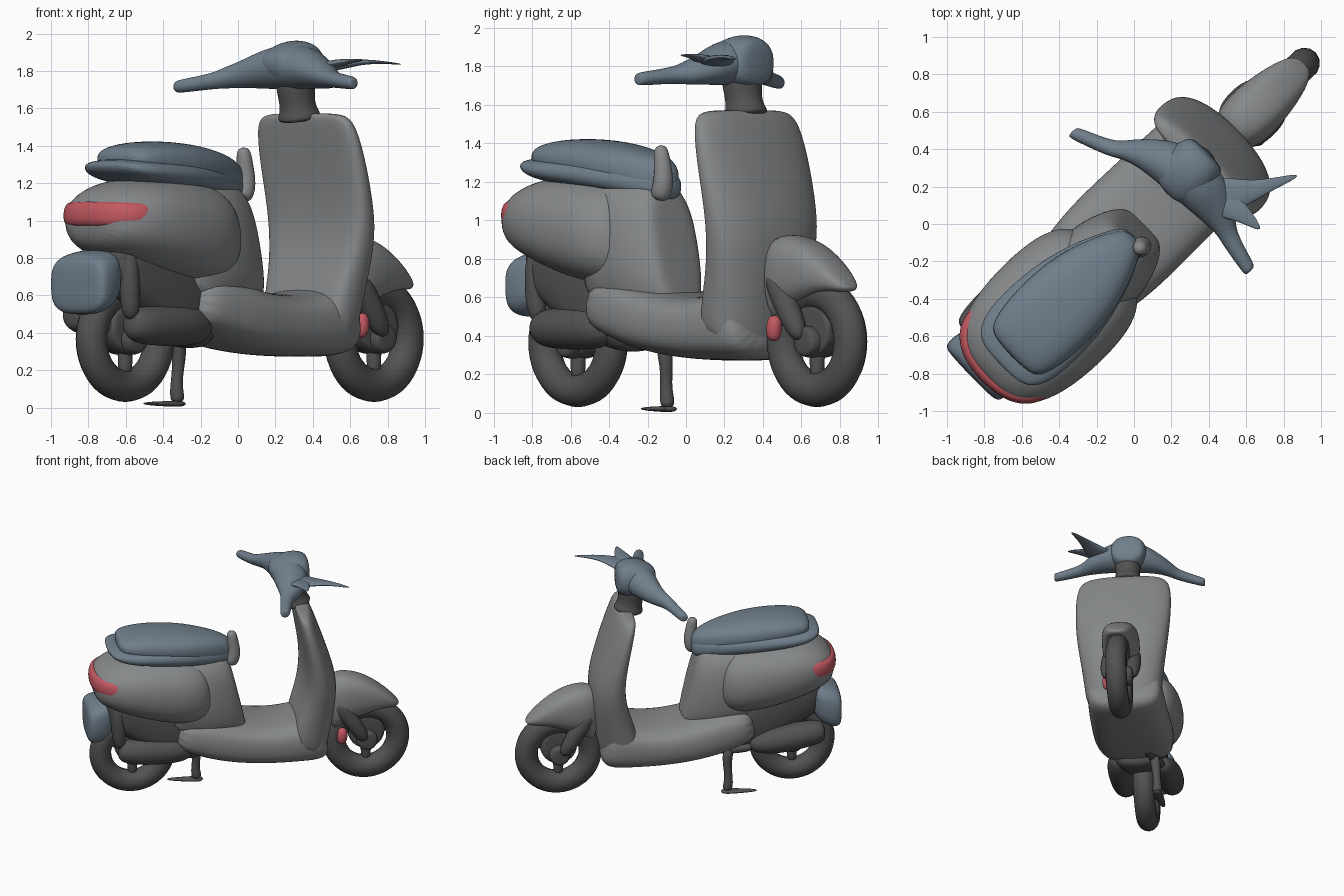
import bpy, bmesh, math
from mathutils import Vector, Matrix

# scooter is built along local +x, then turned to its diagonal heading
HEADING = Matrix.Translation((0, -0.02, 0)) @ Matrix.Rotation(math.radians(44), 4, 'Z')


def material(name, r, g, b):
    m = bpy.data.materials.new(name)
    m.diffuse_color = (r, g, b, 1)
    return m


GREY = material("grey_paint", 0.24, 0.25, 0.255)
BLUE = material("blue_grey", 0.16, 0.21, 0.26)
DARK = material("dark_metal", 0.085, 0.085, 0.085)
RED = material("red_lens", 0.55, 0.1, 0.12)


def finish(name, bm, mat, subdiv=0):
    bmesh.ops.recalc_face_normals(bm, faces=bm.faces)
    me = bpy.data.meshes.new(name)
    bm.to_mesh(me)
    bm.free()
    for p in me.polygons:
        p.use_smooth = True
    me.materials.append(mat)
    ob = bpy.data.objects.new(name, me)
    bpy.context.collection.objects.link(ob)
    ob.matrix_world = HEADING
    if subdiv:
        s = ob.modifiers.new("smooth", 'SUBSURF')
        s.levels = s.render_levels = subdiv
    return ob


def loft(name, rings, mat, power=2.0, bend=0.0, n=20):
    """rings: (centre, half axis a, half axis b); power > 2 gives squarer sections."""
    bm = bmesh.new()
    rows = []
    for c, a, b in rings:
        row = []
        for i in range(n):
            t = 2 * math.pi * i / n
            p, q = [math.copysign(abs(f) ** (2 / power), f) for f in (math.cos(t), math.sin(t))]
            row.append(bm.verts.new(Vector(c) + Vector(a) * p + Vector(b) * (q - bend * p * p)))
        rows.append(row)
    for r, s in zip(rows, rows[1:]):
        for i in range(n):
            bm.faces.new((r[i], r[(i + 1) % n], s[(i + 1) % n], s[i]))
    bm.faces.new(rows[0])
    bm.faces.new(rows[-1])
    return finish(name, bm, mat, 2)


def shell(name, secs, mat, power=2.5, bend=0.0, v=0.0):
    """secs: (x1, z1, x2, z2, half width) - two side-profile points per section."""
    rings = [(((x1 + x2) / 2, v, (z1 + z2) / 2), (0, w, 0), ((x1 - x2) / 2, 0, (z1 - z2) / 2))
             for x1, z1, x2, z2, w in secs]
    return loft(name, rings, mat, power, bend)


def tube(name, pts, radii, mat, flat=1.0):
    pts = [Vector(p) for p in pts]
    rings = []
    for i, (p, r) in enumerate(zip(pts, radii)):
        d = (pts[min(i + 1, len(pts) - 1)] - pts[max(i - 1, 0)]).normalized()
        side = d.cross(Vector((0, 0, 1) if abs(d.z) < 0.9 else (0, 1, 0))).normalized()
        rings.append((p, side * r, side.cross(d) * r * flat))
    return loft(name, rings, mat, n=12)


def wheel(prefix, x, v, z, R, r):
    # tyre
    bm = bmesh.new()
    N, K = 48, 14
    g = [[bm.verts.new((x + math.cos(a) * (R + r * math.cos(b)), v + 0.085 * math.sin(b),
                        z + math.sin(a) * (R + r * math.cos(b))))
          for b in (2 * math.pi * j / K for j in range(K))] for a in (2 * math.pi * i / N for i in range(N))]
    for i in range(N):
        for j in range(K):
            bm.faces.new((g[i][j], g[(i + 1) % N][j], g[(i + 1) % N][(j + 1) % K], g[i][(j + 1) % K]))
    finish(prefix + "_tyre", bm, DARK)
    # hub, brake plate and spokes
    tube(prefix + "_hub", [(x, v + s, z) for s in (-0.11, -0.1, 0.1, 0.11)], (0.06, 0.09, 0.09, 0.06), DARK)
    tube(prefix + "_brake_plate", [(x, v + s, z + 0.06) for s in (-0.06, -0.05, 0.05, 0.06)],
         (0.13, 0.15, 0.15, 0.13), DARK)
    for k in range(3):
        a = math.radians(-90 + 120 * k)
        tube(f"{prefix}_spoke_{k}", [(x + math.cos(a) * q, v, z + math.sin(a) * q) for q in (0.03, 0.1, 0.2)],
             (0.045, 0.04, 0.04), DARK)


wheel("front", 1.01, 0.0, 0.37, 0.25, 0.09)
wheel("rear", -0.81, 0.03, 0.365, 0.25, 0.085)

# floor tub and leg shield
shell("floorboard", [(-0.5, .70, -0.55, .46, .27), (-0.3, .71, -0.36, .38, .30), (-0.12, .67, -0.2, .33, .32),
                     (.05, .62, 0.02, .29, .32), (.28, .60, .27, .27, .315), (.46, .63, .5, .27, .31),
                     (.58, .66, .66, .27, .30), (.62, .70, .72, .35, .26)], GREY, 3)
shell("leg_shield", [(.66, .27, .42, .38, .29), (.71, .40, .42, .56, .31), (.75, .65, .49, .74, .335),
                     (.78, .92, .53, .93, .37), (.72, 1.12, .52, 1.12, .385), (.645, 1.34, .48, 1.34, .39),
                     (.585, 1.50, .45, 1.50, .37), (.56, 1.555, .44, 1.555, .325), (.53, 1.575, .46, 1.575, .24)],
      GREY, 2.8, 0.35, v=-.015)

# rear bodywork
shell("rear_body", [(-1.15, 1.07, -1.13, .90, .16), (-1.06, 1.17, -1.06, .83, .28), (-.88, 1.23, -.88, .76, .355),
                    (-.65, 1.24, -.63, .68, .375), (-.42, 1.22, -.38, .64, .36), (-.28, 1.17, -.24, .68, .29),
                    (-.23, 1.05, -.2, .78, .2)], GREY, 2.4, v=-.025)
shell("seat_pedestal", [(-.6, 1.25, -.6, .5, .24), (-.35, 1.24, -.25, .48, .27), (-.2, 1.22, -.08, .48, .24),
                        (-.09, 1.2, .06, .5, .18), (-.06, 1.1, .07, .56, .12)], GREY, 2.6, v=-.03)
loft("tail_light", [((-.91, -.02, z), (0.25 * s, 0, 0), (0, 0.32 * s, 0))
                    for z, s in ((.96, .8), (.975, .99), (1.04, 1.0), (1.09, .96), (1.11, .8))], RED, 2.3)

# seat, its lip and bag hook
shell("seat_base", [(-1.03, 1.31, -1.02, 1.27, .15), (-.965, 1.33, -.95, 1.22, .23), (-.82, 1.33, -.82, 1.19, .27),
                    (-.5, 1.33, -.5, 1.15, .26), (-.24, 1.29, -.24, 1.12, .18), (-.08, 1.26, -.08, 1.1, .1),
                    (-.03, 1.22, -.03, 1.12, .06)], BLUE, v=-.03)
shell("seat", [(-.955, 1.37, -.945, 1.28, .15), (-.89, 1.41, -.88, 1.25, .205), (-.7, 1.43, -.7, 1.2, .235),
               (-.45, 1.415, -.45, 1.17, .23), (-.24, 1.375, -.24, 1.14, .17), (-.1, 1.33, -.1, 1.12, .105),
               (-.03, 1.27, -.03, 1.14, .05)], BLUE, v=-.035)
tube("bag_hook", [(-.07, -.1, 1.1), (-.03, -.1, 1.2), (-.045, -.1, 1.3), (-.06, -.1, 1.395)],
     (.06, .055, .045, .04), GREY)

# front mudguard, fork and link to the shield
shell("front_fender", [(.66, .80, .74, .44, .09), (.73, .92, .78, .48, .14), (.85, .935, .87, .54, .155),
                       (1.0, .89, .99, .58, .145), (1.14, .79, 1.11, .62, .12), (1.24, .69, 1.21, .63, .085),
                       (1.275, .645, 1.25, .63, .04)], GREY, 2.6)
for name, s in (("left", 1), ("right", -1)):
    tube(name + "_fork", [(.76, s * .08, .74), (.87, s * .1, .58), (1.0, s * .1, .37)], (.07, .07, .055), DARK)
tube("reflector", [(.80, -.11, .37), (.81, -.12, .44), (.81, -.11, .51)], (.035, .045, .035), RED)
tube("steering_link", [(.62, 0, .95), (.72, 0, .75), (.76, 0, .5)], (.1, .12, .08), GREY)

# steering neck, handlebar cover, headlight
tube("steering_neck", [(.47, .01, 1.53), (.46, .01, 1.58), (.445, .01, 1.65), (.43, .01, 1.8)],
     (.14, .105, .095, .13), DARK)
bar = [(.60, .12, 1.715, .03, .03), (.58, .125, 1.717, .04, .036), (.40, .20, 1.745, .045, .042),
       (.36, .24, 1.76, .065, .055), (.27, .32, 1.785, .09, .075), (.12, .39, 1.82, .135, .12),
       (-.09, .41, 1.825, .14, .125), (-.22, .40, 1.79, .115, .085), (-.33, .37, 1.765, .075, .06),
       (-.38, .33, 1.755, .05, .042), (-.58, .29, 1.735, .04, .036), (-.60, .285, 1.735, .03, .03)]
loft("handlebar_cover", [((u, v, z), (a, 0, 0), (0, 0, b)) for v, u, z, a, b in bar], BLUE)
shell("headlight", [(.24, 1.88, .26, 1.77, .1), (.34, 1.945, .36, 1.71, .15), (.44, 1.97, .45, 1.68, .155),
                    (.52, 1.955, .53, 1.69, .14), (.565, 1.92, .57, 1.73, .11)], BLUE, 2.3, v=.015)
# brake lever blades on the right side
tube("long_lever", [(.42, -.16, 1.82), (.52, -.26, 1.83), (.64, -.32, 1.855), (.83, -.41, 1.835)],
     (.11, .09, .04, .012), BLUE, 0.3)
tube("short_lever", [(.42, -.2, 1.82), (.47, -.32, 1.85), (.48, -.48, 1.86)], (.1, .06, .012), BLUE, 0.3)

# engine, exhaust and underside
shell("engine", [(-1.08, .9, -1.02, .6, .17), (-.9, .95, -.9, .56, .2), (-.65, .9, -.65, .38, .22),
                 (-.45, .8, -.4, .31, .21), (-.3, .7, -.27, .31, .18)], DARK, 3)
tube("crankcase", [(-.95, -.14, .45), (-.9, -.14, .44), (-.75, -.15, .44), (-.5, -.15, .44), (-.36, -.14, .43)],
     (.05, .1, .115, .12, .07), DARK)
tube("rear_shock", [(-.93, -.14, .46), (-.95, -.15, .65), (-.95, -.14, .88)], (.05, .06, .05), DARK)
tube("muffler", [(-1.04, .22, .5), (-1.0, .22, .5), (-.8, .22, .47), (-.6, .21, .43), (-.45, .19, .4)],
     (.06, .1, .115, .105, .05), DARK)
tube("exhaust_pipe", [(-.5, .2, .4), (-.3, .14, .35), (-.1, .08, .36)], (.04, .035, .035), DARK)

# rear number-plate holder
shell("rear_plate_holder", [(-1.18, .76, -1.18, .53, .18), (-1.16, .82, -1.15, .49, .215), (-1.07, .84, -1.06, .5, .21),
                            (-.95, .86, -.95, .6, .17)], BLUE, 3.2, v=.04)

# stand
tube("stand_leg", [(-.3, .15, .38), (-.28, .16, .25), (-.3, .17, .12), (-.28, .17, .02)], (.05, .035, .03, .05), DARK)
tube("stand_foot", [(-.23, .17, .02), (-.34, .18, .02), (-.52, .2, .022)], (.045, .04, .02), DARK, 0.4)
